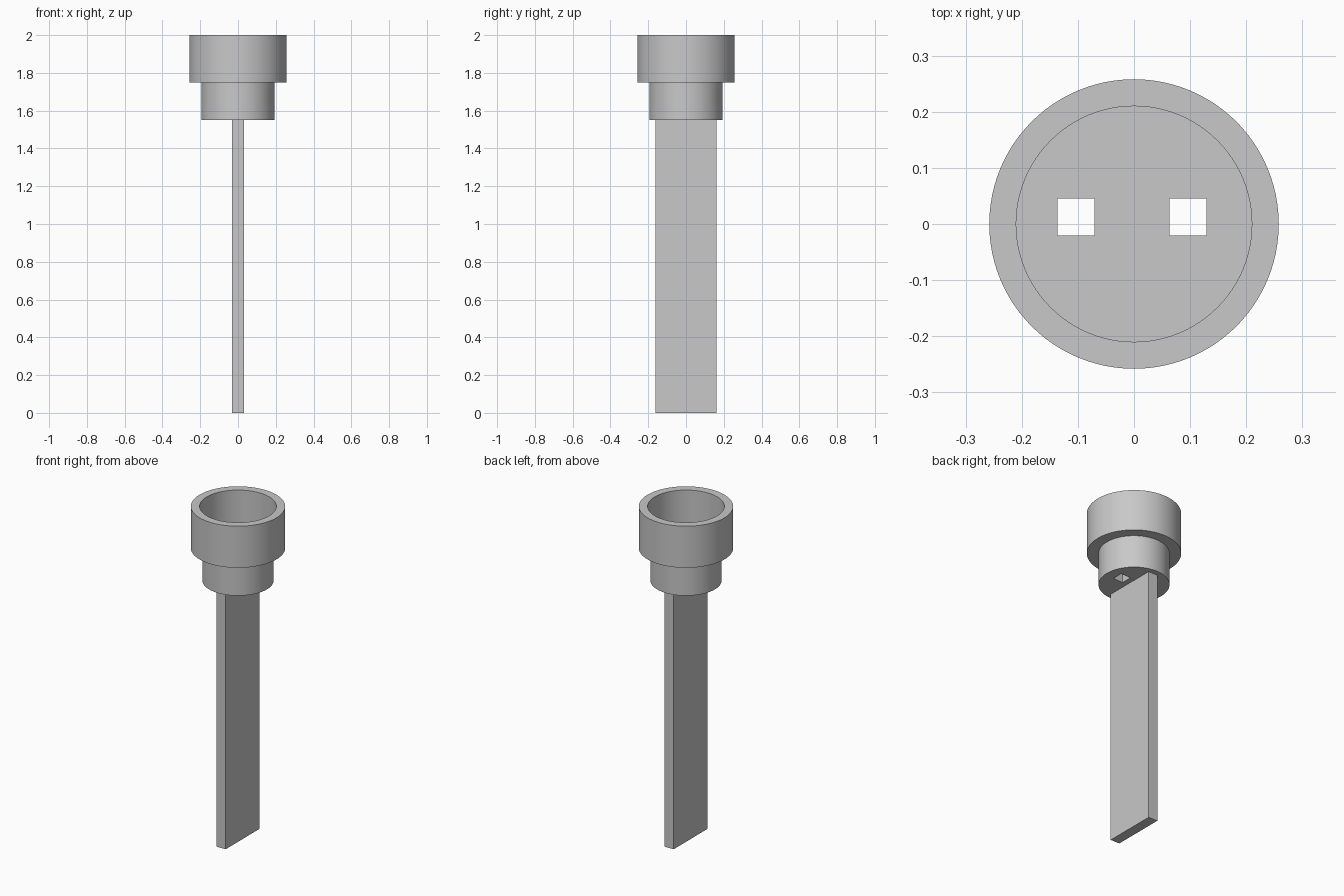
import bpy
import bmesh
from math import cos, sin, tau

cube = bpy.data.objects.get("Cube")
if cube:
    bpy.data.objects.remove(cube, do_unlink=True)

grey = bpy.data.materials.new("plain grey")
grey.use_nodes = True
COLOUR = (0.58, 0.58, 0.58, 1)
grey.diffuse_color = COLOUR
grey.node_tree.nodes["Principled BSDF"].inputs["Base Color"].default_value = COLOUR

SIDES = 96
HEAD_BOTTOM, STEP, FLOOR, TOP = 1.551, 1.749, 1.78, 2.0


def finish(name, bm):
    bmesh.ops.recalc_face_normals(bm, faces=bm.faces)
    mesh = bpy.data.meshes.new(name)
    bm.to_mesh(mesh)
    bm.free()
    mesh.materials.append(grey)
    obj = bpy.data.objects.new(name, mesh)
    bpy.context.collection.objects.link(obj)
    return obj


def box(name, low, high):
    bm = bmesh.new()
    bmesh.ops.create_cube(bm, size=1)
    for v in bm.verts:
        v.co = [lo + (c + 0.5) * (hi - lo) for c, lo, hi in zip(v.co, low, high)]
    return finish(name, bm)


def lathe(name, profile):
    """Turn a profile of (radius, height) around z and cap both ends."""
    bm = bmesh.new()
    rings = [[bm.verts.new((r * cos(tau * i / SIDES), r * sin(tau * i / SIDES), z))
              for i in range(SIDES)] for r, z in profile]
    for a, b in zip(rings, rings[1:]):
        for i in range(SIDES):
            j = (i + 1) % SIDES
            bm.faces.new((a[i], a[j], b[j], b[i]))
    bm.faces.new(rings[0])
    bm.faces.new(rings[-1])
    return finish(name, bm)


# Stepped cup with an open top
cup = lathe("cup", [(0.194, HEAD_BOTTOM), (0.194, STEP), (0.258, STEP),
                    (0.258, TOP), (0.21, TOP), (0.21, FLOOR)])

# Two square holes through the cup floor
for side, x in (("right", -0.1035), ("left", 0.0965)):
    cutter = box(side + "_hole_cutter", (x - 0.033, -0.0205, 1.4), (x + 0.033, 0.0455, 1.9))
    cutter.hide_render = True
    cutter.hide_viewport = True
    cut = cup.modifiers.new(side + "_hole", 'BOOLEAN')
    cut.operation = 'DIFFERENCE'
    cut.solver = 'EXACT'
    cut.object = cutter

# Flat blade below the cup
box("blade", (-0.0305, -0.1615, 0), (0.0305, 0.1615, HEAD_BOTTOM))

# Round walls smooth, edges sharp
bpy.ops.object.select_all(action='DESELECT')
cup.select_set(True)
bpy.context.view_layer.objects.active = cup
bpy.ops.object.shade_smooth_by_angle(angle=0.6)
